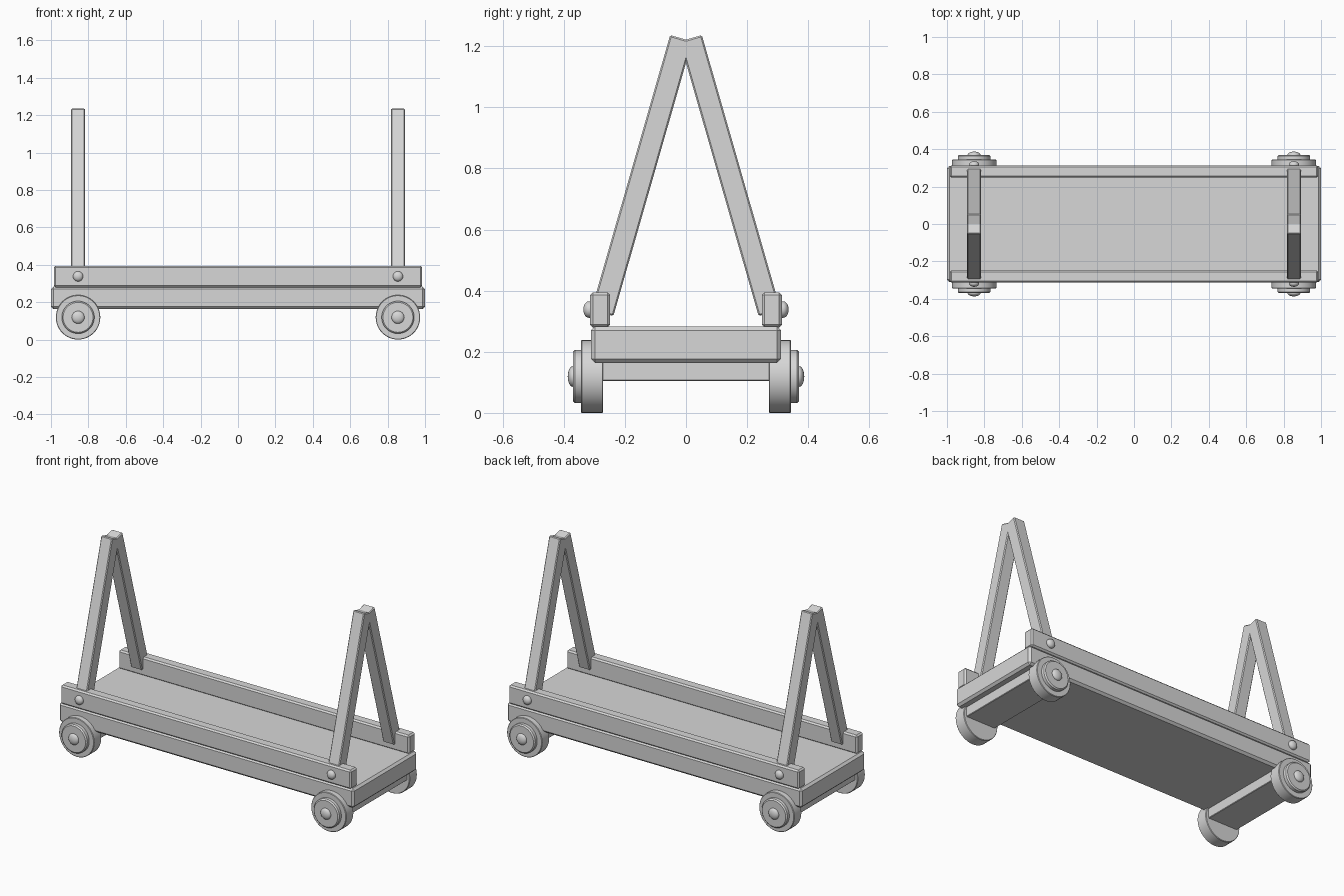
import bpy, bmesh, math
from mathutils import Matrix, Vector

cube = bpy.data.objects.get("Cube")
if cube:
    bpy.data.objects.remove(cube, do_unlink=True)

# Single plain grey finish
grey = bpy.data.materials.new("plain_grey")
grey.use_nodes = True
colour = (0.68, 0.68, 0.68, 1)
grey.diffuse_color = colour
grey.node_tree.nodes["Principled BSDF"].inputs["Base Color"].default_value = colour


def finish(name, bm):
    bmesh.ops.recalc_face_normals(bm, faces=bm.faces)
    mesh = bpy.data.meshes.new(name)
    bm.to_mesh(mesh)
    bm.free()
    mesh.materials.append(grey)
    obj = bpy.data.objects.new(name, mesh)
    bpy.context.collection.objects.link(obj)
    return obj


def beam(name, size, centre, bevel, tilt=0):
    """Chamfered timber, optionally tilted about the x axis."""
    bm = bmesh.new()
    bmesh.ops.create_cube(bm, size=1)
    bmesh.ops.scale(bm, vec=size, verts=bm.verts)
    bmesh.ops.bevel(bm, geom=bm.edges[:], offset=bevel, segments=1,
                    affect='EDGES', profile=0.5)
    bm.transform(Matrix.Translation(centre) @ Matrix.Rotation(tilt, 4, 'X'))
    return finish(name, bm)


def lathe(name, profile, x, z, side, steps=48):
    """Spin (radius, y) points about an axle line parallel to y."""
    bm = bmesh.new()
    verts = [bm.verts.new((r, y * side, 0)) for r, y in profile]
    edges = [bm.edges.new(pair) for pair in zip(verts, verts[1:])]
    bmesh.ops.spin(bm, geom=verts + edges, cent=(0, 0, 0), axis=(0, 1, 0),
                   angle=math.tau, steps=steps)
    bmesh.ops.remove_doubles(bm, verts=bm.verts, dist=0.0001)
    bm.transform(Matrix.Translation((x, 0, z)))
    obj = finish(name, bm)
    bpy.ops.object.select_all(action='DESELECT')
    obj.select_set(True)
    bpy.context.view_layer.objects.active = obj
    bpy.ops.object.shade_smooth_by_angle(angle=math.radians(35))
    return obj


def dome(radius, base, height, root):
    """Profile of a round-headed pin."""
    arc = [(radius * math.cos(a), base + height * math.sin(a))
           for a in (i * math.pi / 12 for i in range(6))]
    return [(0, root), (radius, root)] + arc + [(0, base + height)]


# Deck and side rails
beam("deck", (2, 0.622, 0.119), (0, 0, 0.2235), 0.013)
for side, label in ((-1, "front"), (1, "back")):
    beam(label + "_rail", (1.97, 0.066, 0.115), (0, side * 0.281, 0.337), 0.009)

# A-frame leg dimensions, measured in the y-z plane
tilt = math.radians(16)
along = Vector((0, math.sin(tilt), math.cos(tilt)))
across = Vector((0, math.cos(tilt), -math.sin(tilt)))
thick, length = 0.075, 0.935
top_corner = Vector((0, -0.052, 1.236))
leg_centre = top_corner + across * thick / 2 - along * length / 2

tyre = [(0, 0.271), (0.116, 0.271), (0.119, 0.274), (0.119, 0.341),
        (0.116, 0.344), (0, 0.344)]
hub = [(0, 0.33), (0.087, 0.33), (0.087, 0.363), (0.08, 0.37), (0, 0.37)]

for end, end_label in ((-1, "right"), (1, "left")):
    x = end * 0.855
    # Axle block under the deck
    beam(end_label + "_axle_block", (0.2, 0.56, 0.08), (x, 0, 0.145), 0.003)
    for side, label in ((-1, "front"), (1, "back")):
        tag = label + "_" + end_label
        # Leaning leg and the pin through its rail
        centre = (x, -side * leg_centre.y, leg_centre.z)
        beam(tag + "_leg", (thick, thick, length),
             (x, side * abs(leg_centre.y), leg_centre.z), 0.005, side * tilt)
        lathe(tag + "_rail_pin", dome(0.027, 0.318, 0.018, 0.3), x, 0.338, side, 24)
        # Wheel with stepped hub and round cap
        lathe(tag + "_wheel", tyre, x, 0.119, side)
        lathe(tag + "_hub", hub, x, 0.119, side)
        lathe(tag + "_axle_cap", dome(0.034, 0.37, 0.017, 0.36), x, 0.119, side, 24)
